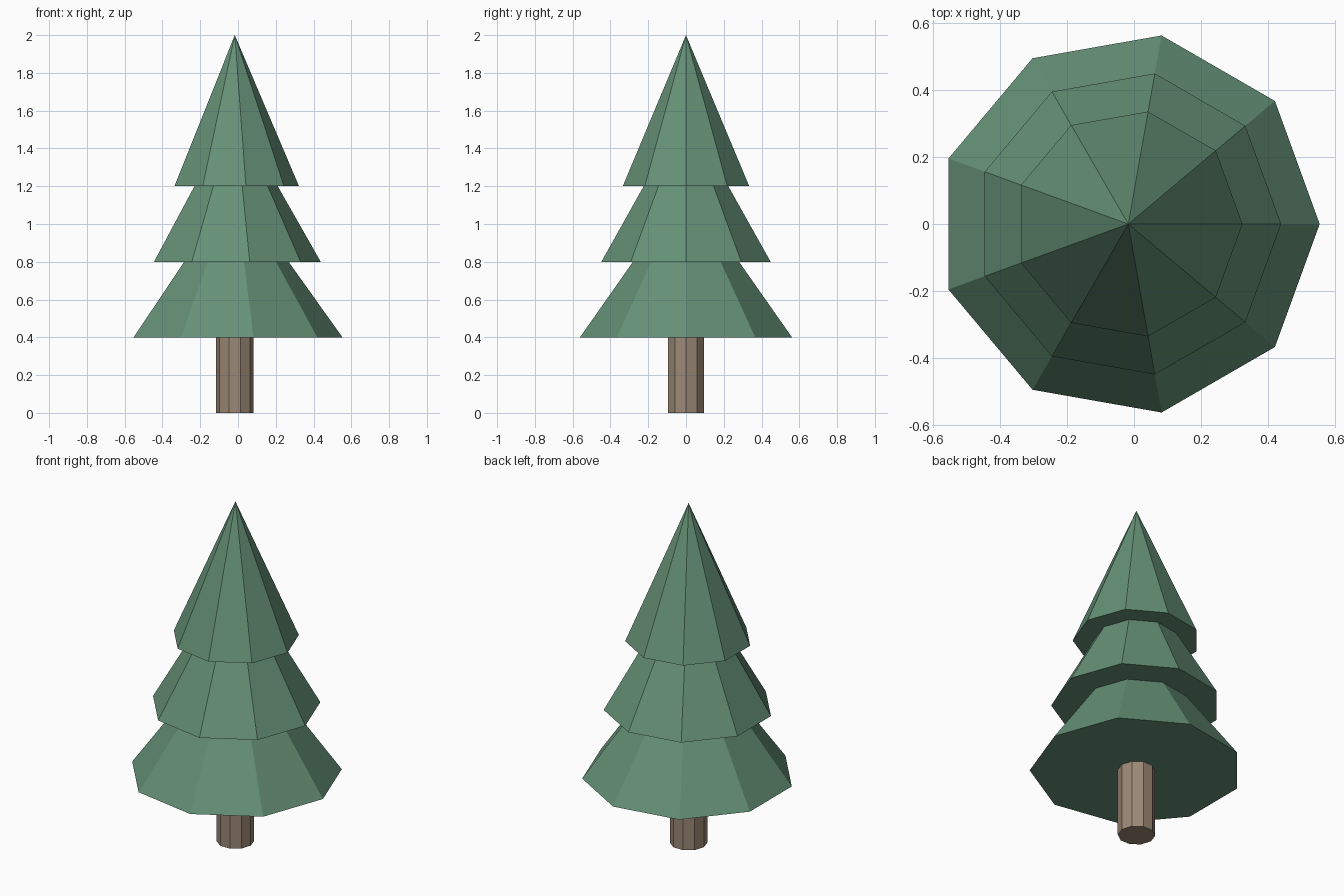
import bpy

cube = bpy.data.objects.get("Cube")
if cube:
    bpy.data.objects.remove(cube, do_unlink=True)

CENTRE_X = -0.017


def make_material(name, colour):
    mat = bpy.data.materials.new(name)
    mat.use_nodes = True
    mat.diffuse_color = colour
    mat.node_tree.nodes["Principled BSDF"].inputs["Base Color"].default_value = colour
    return mat


def add_cone(name, sides, radius, top_radius, bottom, height, mat):
    """Flat-faced cone or cylinder with one corner pointing to +x."""
    bpy.ops.mesh.primitive_cone_add(
        vertices=sides, radius1=radius, radius2=top_radius, depth=height,
        location=(CENTRE_X, 0, bottom + height / 2))
    obj = bpy.context.object
    obj.name = name
    obj.data.materials.append(mat)
    # The primitive starts with a corner on +y; turn that corner to +x
    obj.rotation_euler.z = -math.pi / 2
    return obj


import math

needles = make_material("needle green", (0.13, 0.28, 0.18, 1))
bark = make_material("bark brown", (0.33, 0.25, 0.18, 1))

# Trunk
add_cone("trunk", 10, 0.1, 0.1, 0, 0.4, bark)

# Foliage: three overlapping closed cones, narrower toward the top
tiers = [("lower_foliage", 0.57, 0.4),
         ("middle_foliage", 0.455, 0.8),
         ("upper_foliage", 0.34, 1.2)]
for name, radius, bottom in tiers:
    add_cone(name, 9, radius, 0, bottom, 0.8, needles)
